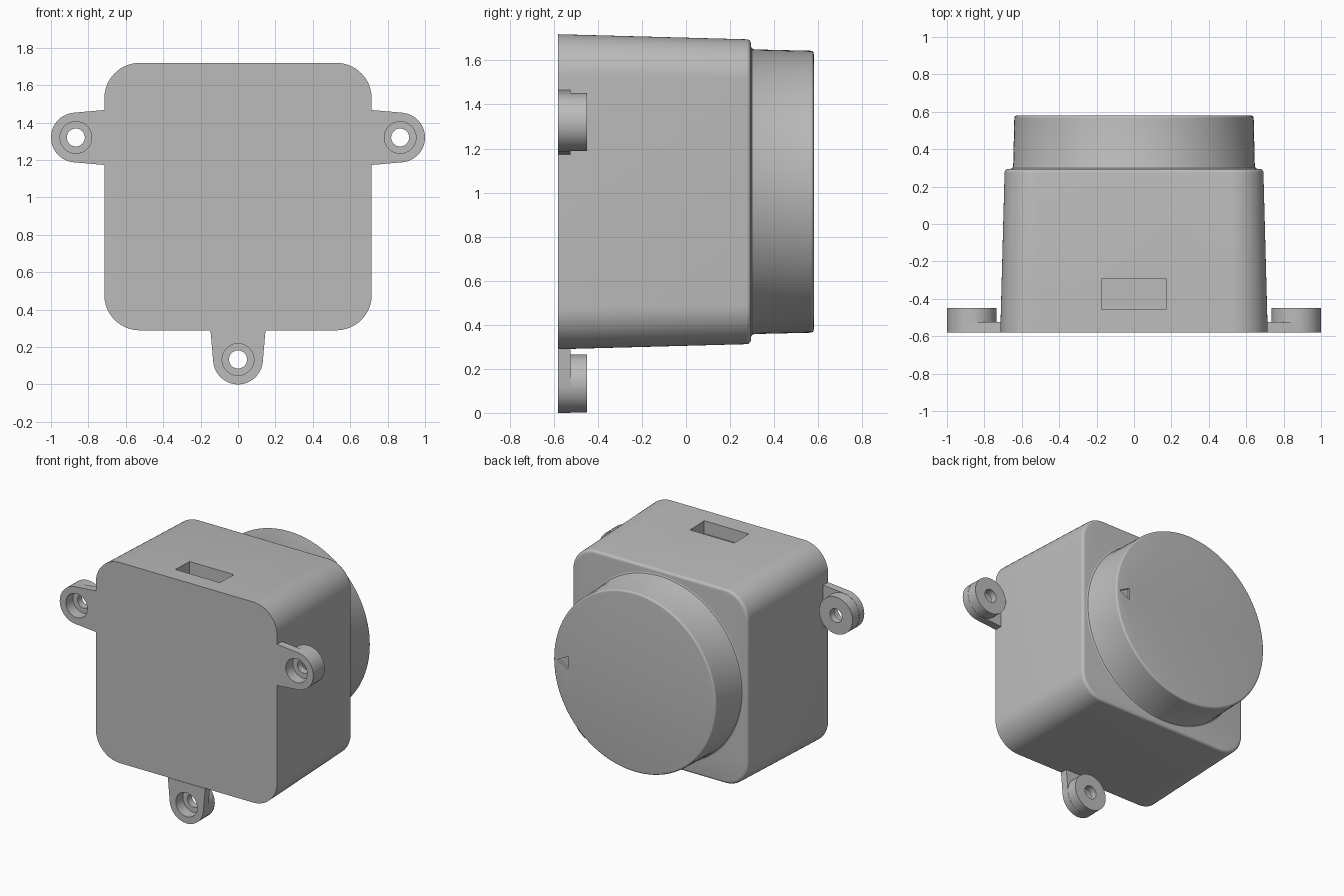
import bpy, bmesh
from math import sin, cos, pi, radians
from mathutils import Matrix, Vector

if "Cube" in bpy.data.objects:
    bpy.data.objects.remove(bpy.data.objects["Cube"])

grey = bpy.data.materials.new("plain grey")
grey.use_nodes = True
colour = (0.5, 0.5, 0.5, 1)
grey.diffuse_color = colour
grey.node_tree.nodes["Principled BSDF"].inputs["Base Color"].default_value = colour

FRONT, STEP, BACK = -0.58, 0.295, 0.58
MID_Z = 1.004


def finish(name, bm):
    bmesh.ops.remove_doubles(bm, verts=bm.verts, dist=1e-5)
    bmesh.ops.recalc_face_normals(bm, faces=bm.faces)
    mesh = bpy.data.meshes.new(name)
    bm.to_mesh(mesh)
    bm.free()
    mesh.materials.append(grey)
    obj = bpy.data.objects.new(name, mesh)
    bpy.context.collection.objects.link(obj)
    return obj


def rounded_square(half, radius, steps):
    """Outline in x and z; a radius equal to half gives a circle."""
    pts = []
    for q in range(4):
        cx = (half - radius) * (1 if q in (0, 3) else -1)
        cz = (half - radius) * (1 if q < 2 else -1)
        for i in range(steps + 1):
            a = (q + i / steps) * pi / 2
            pts.append((cx + radius * cos(a), cz + radius * sin(a)))
    return pts


def loft(name, sections, steps=16):
    """Solid through sections of (y, outline points)."""
    bm = bmesh.new()
    rings = [[bm.verts.new((x, y, z)) for x, z in pts] for y, pts in sections]
    n = len(rings[0])
    for a, b in zip(rings, rings[1:]):
        for i in range(n):
            j = (i + 1) % n
            bm.faces.new((a[i], a[j], b[j], b[i]))
    bm.faces.new(rings[0])
    bm.faces.new(rings[-1])
    return finish(name, bm)


def disc(name, y0, y1, radius, steps=10):
    pts = rounded_square(radius, radius, steps)
    return loft(name, [(y0, pts), (y1, pts)])


def boolean(target, tool, operation):
    mod = target.modifiers.new("join or cut", 'BOOLEAN')
    mod.operation, mod.solver, mod.object = operation, 'EXACT', tool
    bpy.context.view_layer.objects.active = target
    bpy.ops.object.modifier_apply(modifier=mod.name)
    bpy.data.objects.remove(tool)


def smooth(obj):
    bpy.ops.object.select_all(action='DESELECT')
    obj.select_set(True)
    bpy.context.view_layer.objects.active = obj
    bpy.ops.object.shade_smooth_by_angle(angle=radians(32))


def round_over(y_end, half, size, steps=5):
    """Pairs of (y, half width) that round the rear edge."""
    arc = [i / steps * pi / 2 for i in range(steps + 1)]
    return [(y_end - size + size * sin(a), half - size + size * cos(a)) for a in arc]


# Tapered housing with a rounded rear edge
corner = 0.19
profile = [(FRONT, 0.715)] + round_over(STEP, 0.692, 0.02)
housing = loft("housing", [(y, rounded_square(h, corner - (0.715 - h) * 0.5, 16))
                           for y, h in profile])
housing.location.z = MID_Z

# Round rear cap with a small fillet at its foot
profile = [(STEP - 0.02, 0.66), (STEP, 0.66), (STEP + 0.004, 0.651), (STEP + 0.015, 0.646)]
profile += round_over(BACK, 0.64, 0.014)
cap = loft("rear_cap", [(y, rounded_square(r, r, 28)) for y, r in profile])
cap.location.z = MID_Z

# Slot in the top of the housing
bm = bmesh.new()
bmesh.ops.create_cube(bm, size=1, matrix=Matrix.Translation((0, -0.375, 0.72))
                      @ Matrix.Diagonal((0.35, 0.16, 0.2, 1)))
slot = finish("slot_cutter", bm)
slot.location.z = MID_Z
bpy.context.view_layer.update()
boolean(housing, slot, 'DIFFERENCE')

# Engraved pointer on the cap
pointer = [(0.61, 0), (0.525, 0.045), (0.525, -0.045)]
mark = loft("pointer_cutter", [(BACK - 0.015, pointer), (BACK + 0.05, pointer)])
mark.location.z = MID_Z
bpy.context.view_layer.update()
boolean(cap, mark, 'DIFFERENCE')


# Screw tabs: flared plate, boss, counterbored hole
def screw_tab(name, x, z, angle):
    r = 0.133
    arc = [radians(84 - 168 * i / 28) for i in range(29)]
    outline = [(-0.154, 0.147)] + [(r * cos(a), r * sin(a)) for a in arc] + [(-0.154, -0.147)]
    tab = loft(name, [(FRONT, outline), (-0.525, outline)])
    boolean(tab, disc("boss", FRONT + 0.01, -0.45, r - 0.001, 14), 'UNION')
    boolean(tab, disc("bore", FRONT - 0.1, -0.5, 0.085), 'DIFFERENCE')
    boolean(tab, disc("hole", FRONT - 0.1, 0, 0.048), 'DIFFERENCE')
    tab.location = (x, 0, z)
    tab.rotation_euler.y = angle
    return tab


tabs = [screw_tab("left_screw_tab", 0.867, 1.32, 0),
        screw_tab("right_screw_tab", -0.867, 1.32, pi),
        screw_tab("bottom_screw_tab", 0, 0.133, pi / 2)]

for part in [housing, cap] + tabs:
    smooth(part)
